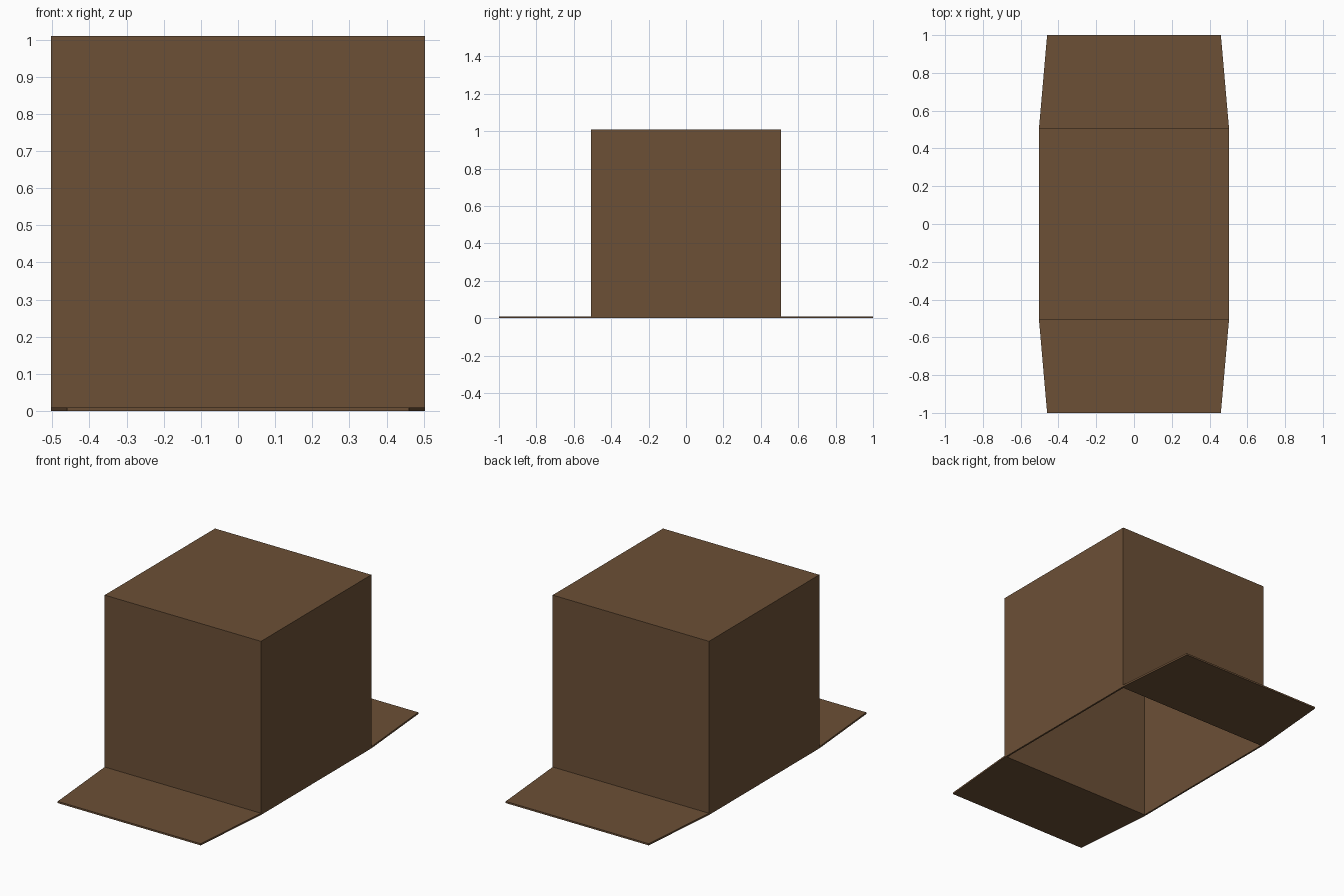
import bpy
import bmesh

default = bpy.data.objects.get("Cube")
if default:
    bpy.data.objects.remove(default, do_unlink=True)

HALF_X, HALF_Y, HEIGHT = 0.503, 0.507, 1.01
TIP_X, TIP_Y = 0.46, 1.0
THICK = 0.01

brown = bpy.data.materials.new("cardboard brown")
brown.use_nodes = True
colour = (0.150, 0.080, 0.037, 1)
brown.diffuse_color = colour
brown.node_tree.nodes["Principled BSDF"].inputs["Base Color"].default_value = colour


def add_object(name, bm):
    bmesh.ops.recalc_face_normals(bm, faces=bm.faces)
    mesh = bpy.data.meshes.new(name)
    bm.to_mesh(mesh)
    bm.free()
    mesh.materials.append(brown)
    obj = bpy.data.objects.new(name, mesh)
    bpy.context.collection.objects.link(obj)
    return obj


# Box shell, hollow and open underneath
bm = bmesh.new()
bmesh.ops.create_cube(bm, size=1)
for v in bm.verts:
    v.co = (v.co.x * 2 * HALF_X, v.co.y * 2 * HALF_Y, (v.co.z + 0.5) * HEIGHT)
bottom = min(bm.faces, key=lambda f: f.calc_center_median().z)
bmesh.ops.delete(bm, geom=[bottom], context='FACES_ONLY')
box = add_object("box_shell", bm)
walls = box.modifiers.new("wall thickness", 'SOLIDIFY')
walls.thickness = THICK
walls.offset = -1
walls.use_even_offset = True


# Tapered flaps folded out flat on the ground
def add_flap(name, side):
    bm = bmesh.new()
    outline = [(-HALF_X, HALF_Y), (HALF_X, HALF_Y), (TIP_X, TIP_Y), (-TIP_X, TIP_Y)]
    face = bm.faces.new([bm.verts.new((x, y * side, 0)) for x, y in outline])
    raised = bmesh.ops.extrude_face_region(bm, geom=[face])["geom"]
    bmesh.ops.translate(bm, vec=(0, 0, THICK),
                        verts=[g for g in raised if isinstance(g, bmesh.types.BMVert)])
    add_object(name, bm)


add_flap("front_flap", -1)
add_flap("back_flap", 1)
